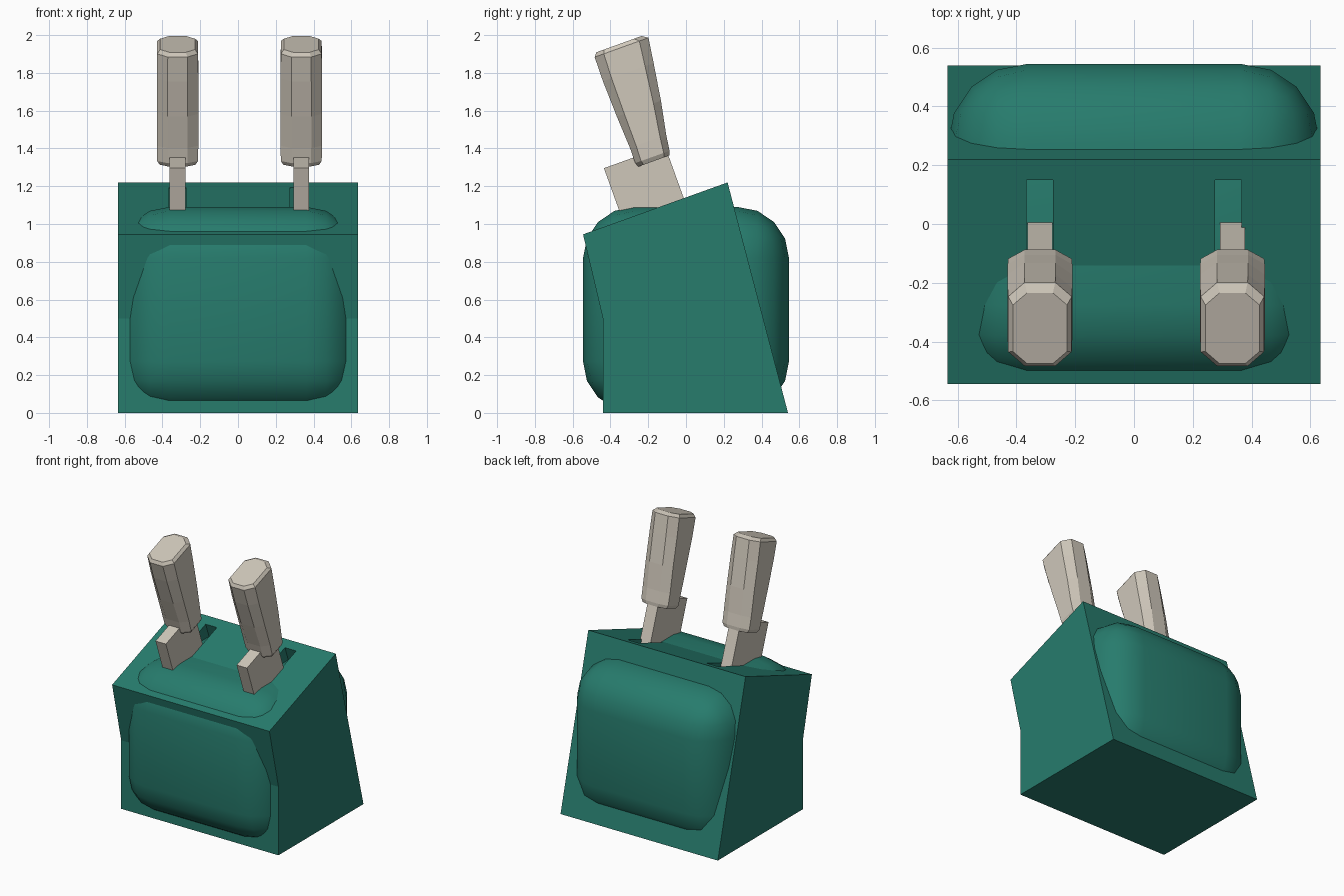
import bpy, bmesh, math
from mathutils import Matrix, Vector

if "Cube" in bpy.data.objects:
    bpy.data.objects.remove(bpy.data.objects["Cube"])

TILT = Matrix.Rotation(math.radians(19.8), 4, 'X')  # lean of knives and slots


def material(name, rgb):
    m = bpy.data.materials.new(name)
    m.use_nodes = True
    m.diffuse_color = (*rgb, 1)
    bsdf = next(n for n in m.node_tree.nodes if n.type == 'BSDF_PRINCIPLED')
    bsdf.inputs["Base Color"].default_value = (*rgb, 1)
    return m


teal = material("teal", (0.02, 0.20, 0.152))
beige = material("warm beige", (0.62, 0.57, 0.49))


def finish(name, bm, mat, matrix=Matrix()):
    bmesh.ops.recalc_face_normals(bm, faces=bm.faces)
    bm.transform(matrix)
    mesh = bpy.data.meshes.new(name)
    bm.to_mesh(mesh)
    bm.free()
    mesh.materials.append(mat)
    obj = bpy.data.objects.new(name, mesh)
    bpy.context.collection.objects.link(obj)
    return obj


def box(name, lo, hi, mat, matrix=Matrix()):
    lo, hi = Vector(lo), Vector(hi)
    bm = bmesh.new()
    bmesh.ops.create_cube(bm, size=1)
    for v in bm.verts:
        v.co = (lo + hi) / 2 + v.co * (hi - lo)
    return finish(name, bm, mat, matrix)


def loft(name, rings, mat, matrix=Matrix()):
    bm = bmesh.new()
    loops = [[bm.verts.new(p) for p in ring] for ring in rings]
    for a, b in zip(loops, loops[1:]):
        for i in range(len(a)):
            j = (i + 1) % len(a)
            bm.faces.new((a[i], a[j], b[j], b[i]))
    bm.faces.new(loops[0])
    bm.faces.new(loops[-1])
    return finish(name, bm, mat, matrix)


# Leaning block, extruded across its side profile
profile = [(-0.44, 0), (0.54, 0), (0.22, 1.22), (-0.545, 0.945), (-0.44, 0.5)]
block = loft("block", [[(x, y, z) for y, z in profile] for x in (-0.635, 0.635)], teal)

# Rounded body pushing through the block
body = box("rounded_body", (-0.633, -0.545, 0.003), (0.633, 0.545, 1.09), teal)
bev = body.modifiers.new("round", 'BEVEL')
bev.width = 0.27
bev.segments = 4
bpy.context.view_layer.objects.active = body
body.select_set(True)
bpy.ops.object.modifier_apply(modifier=bev.name)
bpy.ops.object.shade_smooth_by_angle(angle=math.radians(40))
body.select_set(False)


# Octagonal handle ring: height, front, back, half width
def ring(s, front, back, w):
    c = (back - front) * 0.17
    half = [(w * 0.48, front), (w, front + c), (w, back - c), (w * 0.48, back)]
    return [(x, t, s) for x, t in half] + [(-x, t, s) for x, t in reversed(half)]


handle = [(1.312, 0.205, 0.38, 0.095), (1.335, 0.195, 0.388, 0.108),
          (1.42, 0.196, 0.40, 0.11), (1.60, 0.187, 0.435, 0.11),
          (1.80, 0.181, 0.466, 0.11), (1.936, 0.183, 0.486, 0.108),
          (1.957, 0.20, 0.455, 0.092)]

for side, slot_x, knife_x in (("right", -0.32, -0.32), ("left", 0.32, 0.335)):
    # Slot cut into the sloping top
    cutter = box(side + "_slot_cutter", (slot_x - 0.045, 0, 0.75),
                 (slot_x + 0.045, 0.545, 1.3), teal, TILT)
    cutter.hide_render = True
    cutter.hide_viewport = True
    cut = block.modifiers.new(side + "_slot", 'BOOLEAN')
    cut.operation = 'DIFFERENCE'
    cut.solver = 'EXACT'
    cut.object = cutter
    # Knife
    box(side + "_blade", (knife_x - 0.042, 0.03, 0.8),
        (knife_x + 0.042, 0.374, 1.366), beige, TILT)
    loft(side + "_handle", [ring(*r) for r in handle], beige,
         Matrix.Translation((knife_x, 0, 0)) @ TILT)
